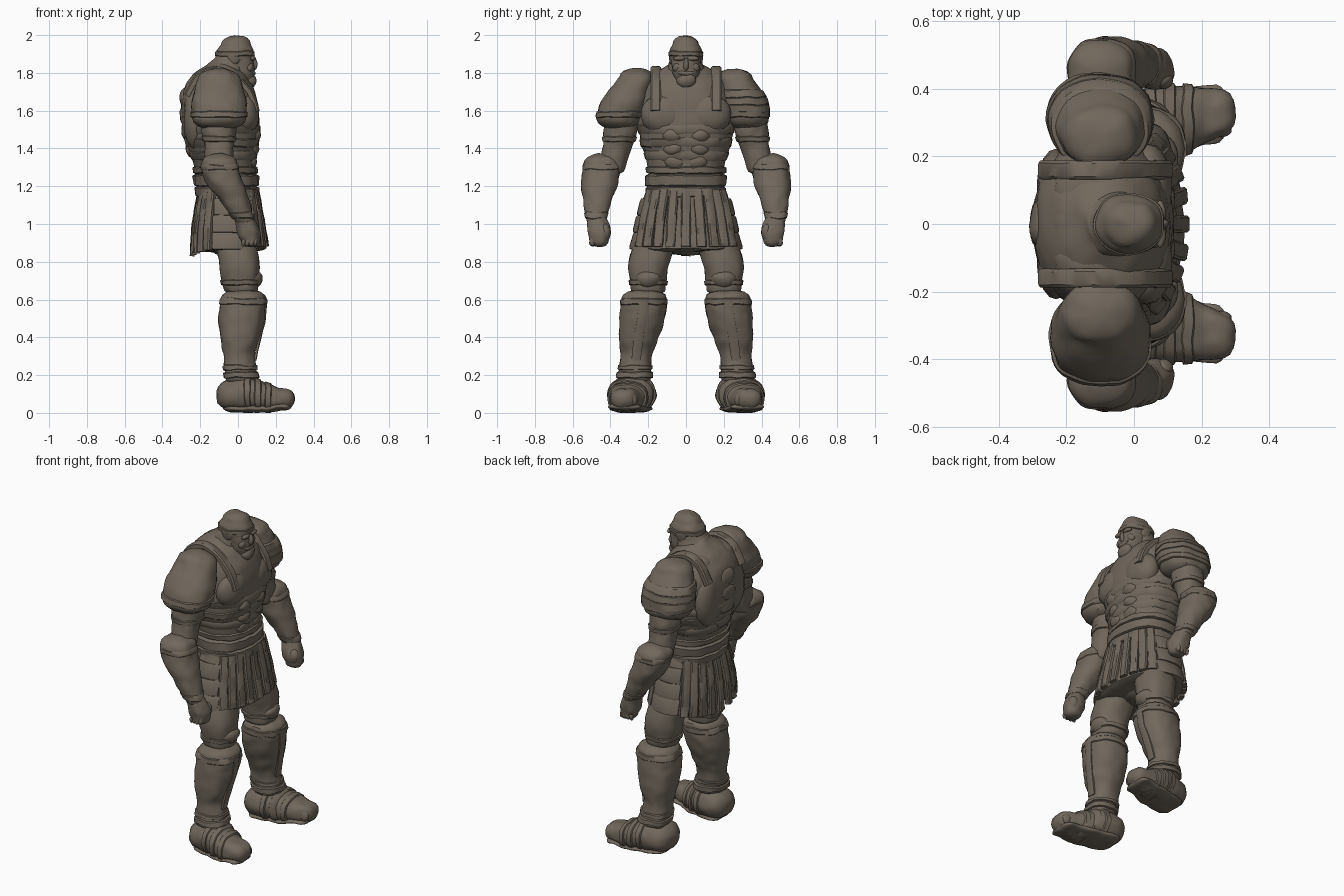
import bpy, bmesh, math
from mathutils import Vector, noise

cube = bpy.data.objects.get("Cube")
if cube:
    bpy.data.objects.remove(cube, do_unlink=True)

COLOR = (.165, .137, .107, 1)
stone = bpy.data.materials.new("weathered_brown_stone")
stone.use_nodes = True
stone.diffuse_color = COLOR
shader = stone.node_tree.nodes["Principled BSDF"]
shader.inputs["Base Color"].default_value = COLOR
shader.inputs["Roughness"].default_value = .9


def finish(name, bm, pair=False, rough=.007):
    """Weather the surface and make the object; a pair is mirrored across y."""
    for vert in bm.verts:
        vert.co += noise.noise_vector(vert.co * 18) * rough
    bmesh.ops.recalc_face_normals(bm, faces=bm.faces)
    mesh = bpy.data.meshes.new(name)
    bm.to_mesh(mesh)
    bm.free()
    mesh.materials.append(stone)
    obj = bpy.data.objects.new(name, mesh)
    bpy.context.collection.objects.link(obj)
    if pair:
        mirror = obj.modifiers.new("pair", 'MIRROR')
        mirror.use_axis = (False, True, False)
        mirror.use_mirror_merge = False
    bpy.ops.object.select_all(action='DESELECT')
    obj.select_set(True)
    bpy.context.view_layer.objects.active = obj
    bpy.ops.object.shade_smooth_by_angle(angle=math.radians(40))


def smooth_path(keys, steps=6):
    """Catmull-Rom curve through the keys."""
    keys = [Vector(key) for key in keys]
    rows = []
    for i in range(len(keys) - 1):
        before, start, end = keys[max(i - 1, 0)], keys[i], keys[i + 1]
        after = keys[min(i + 2, len(keys) - 1)]
        lead, trail = (end - before) / 2, (after - start) / 2
        for step in range(steps):
            t = step / steps
            bend = (end - start) * 3 - lead * 2 - trail
            rows.append(start + lead * t + bend * t * t
                        + (lead + trail - (end - start) * 2) * t ** 3)
    return rows + [keys[-1]]


def skin(bm, rings):
    """Join equal rings of points into a closed tube."""
    rings = [[bm.verts.new(point) for point in ring] for ring in rings]
    for low, high in zip(rings, rings[1:]):
        for i in range(len(low)):
            bm.faces.new((low[i - 1], low[i], high[i], high[i - 1]))
    bm.faces.new(rings[0])
    bm.faces.new(rings[-1])


class Form:
    """Rounded volume through keys of x, y, z and radius, stacked along one axis."""

    def __init__(self, name, keys, wide=1, cap=.3, axis=2, pair=False):
        self.wide, self.axis, self.pair = wide, axis, pair
        self.rows = smooth_path(keys)
        rows = list(self.rows)
        arc = [math.radians(a) for a in (20, 40, 60, 78)]
        for end, sign in ((0, -1), (-1, 1)):
            for angle in arc:
                row = self.rows[end].copy()
                row[axis] += sign * cap * row.w * math.sin(angle)
                row.w *= math.cos(angle)
                rows.insert(0 if end == 0 else len(rows), row)
        self.build(name, rows, .007)

    def build(self, name, rows, rough):
        bm = bmesh.new()
        skin(bm, [[self.around(row, math.tau * i / 40) for i in range(40)] for row in rows])
        finish(name, bm, self.pair, rough)

    def around(self, row, angle):
        """Point of a slightly squared oval section."""
        c, s = (math.copysign(abs(f(angle)) ** .88, f(angle)) * row.w
                for f in (math.cos, math.sin))
        offset = (c, s * self.wide, 0) if self.axis == 2 else (0, c * self.wide, s)
        return row.xyz + Vector(offset)

    def section(self, height, grow=0):
        axis = self.axis
        for low, high in zip(self.rows, self.rows[1:]):
            if height <= high[axis]:
                break
        row = low.lerp(high, (height - low[axis]) / (high[axis] - low[axis]))
        row.w += grow
        return row

    def point(self, degrees, height, grow=0):
        return self.around(self.section(height, grow), math.radians(degrees))

    def band(self, name, height, half, grow=.012):
        """Raised ring that follows the volume."""
        profile = ((-1, -.3), (-.7, 1), (.7, 1), (1, -.3))
        self.build(name, [self.section(height + half * h, grow * g) for h, g in profile], .007)


def blob(name, center, size, pair=False):
    bm = bmesh.new()
    bmesh.ops.create_uvsphere(bm, u_segments=20, v_segments=12, radius=1)
    for vert in bm.verts:
        vert.co = Vector(center) + vert.co * Vector(size)
    finish(name, bm, pair)


def strip(name, points, across, outward, width, thick, pair=False):
    """Flat strap with bevelled edges swept through the points."""
    path, across = smooth_path(points, 4), Vector(across).normalized()
    profile = ((-1, -1), (1, -1), (1, .5), (.7, 1), (-.7, 1), (-1, .5))
    rings = []
    for i, point in enumerate(path):
        tangent = path[min(i + 1, len(path) - 1)] - path[max(i - 1, 0)]
        normal = tangent.cross(across).normalized()
        if normal.dot(Vector(outward)) < 0:
            normal.negate()
        rings.append([point + across * width / 2 * a + normal * thick / 2 * b
                      for a, b in profile])
    bm = bmesh.new()
    skin(bm, rings)
    finish(name, bm, pair, .003)


# Torso and cuirass
torso = Form("torso", [(-.05, 0, 1.1, .15), (-.07, 0, 1.3, .162), (-.085, 0, 1.45, .195),
                       (-.093, 0, 1.57, .205), (-.1, 0, 1.7, .19), (-.1, 0, 1.79, .14),
                       (-.09, 0, 1.86, .05)], wide=1.25)
blob("pectorals", (.04, .11, 1.58), (.075, .13, .11), pair=True)
blob("shoulder_blades", (-.23, .1, 1.56), (.06, .12, .17), pair=True)
for i in range(3):
    height = 1.33 + i * .07
    blob("abdomen_muscles", torso.point(16, height, -.022), (.035, .055, .042), pair=True)
    torso.band("rib_plate", height + .03, .025, .004)
for i in range(4):
    blob("back_ridge", torso.point(180, 1.4 + i * .09, -.016), (.028, .07, .05))
strip("shoulder_straps", [(.1, .16, 1.6), (.06, .16, 1.7), (-.02, .16, 1.785),
                          (-.12, .16, 1.82), (-.21, .16, 1.785), (-.27, .16, 1.68)],
      (0, 1, 0), (0, 0, 1), .055, .03, pair=True)
blob("collar_muscles", (-.11, .1, 1.76), (.13, .1, .065), pair=True)
blob("upper_back", (-.13, 0, 1.76), (.12, .12, .075))

# Belt
torso.band("belt", 1.23, .035, .016)
torso.band("belt_upper_edge", 1.285, .02, .01)
torso.band("belt_lower_edge", 1.17, .03, .018)

# Skirt with hanging strips and hip plates
skirt = Form("skirt", [(-.045, 0, .87, .193), (-.05, 0, 1, .177), (-.05, 0, 1.1, .16),
                       (-.05, 0, 1.2, .14)], wide=1.48, cap=.1)
for name, facing, hem in (("front_skirt_strip", 0, .88), ("back_skirt_strip", 180, .87)):
    for k in range(-4, 5):
        angle = facing + k * 14
        points = [skirt.point(angle, z, .005) for z in (1.18, 1.05, .95, hem)]
        if facing:
            points[-1].z -= .04 - abs(k) * .008
        across = skirt.point(angle + 5, 1) - skirt.point(angle - 5, 1)
        outward = skirt.point(angle, 1, .1) - skirt.point(angle, 1)
        strip(name, points, across, outward, .05, .026)
for height in (.91, 1, 1.09):
    points = [skirt.point(angle, height, .003) for angle in (64, 80, 96, 114)]
    strip("hip_plates", points, (0, -.25, 1), (0, 1, 0), .09, .015, pair=True)

# Head with cap, face and beard
Form("neck", [(-.1, 0, 1.72, .13), (-.065, 0, 1.82, .1), (-.03, 0, 1.9, .075)])
Form("face", [(.04, 0, 1.73, .04), (.01, 0, 1.8, .08), (-.01, 0, 1.9, .09)], wide=.9)
crown = Form("cap", [(-.015, 0, 1.88, .098), (-.015, 0, 1.92, .098), (-.01, 0, 1.95, .08)],
             wide=.87, cap=.6)
crown.band("cap_rim", 1.9, .015, .005)
blob("nose", (.085, 0, 1.845), (.02, .016, .03))
blob("brows", (.075, .035, 1.875), (.015, .034, .012), pair=True)
blob("cheeks", (.06, .045, 1.83), (.02, .024, .025), pair=True)
blob("moustache", (.077, 0, 1.8), (.018, .045, .014))
blob("beard", (.062, 0, 1.76), (.036, .055, .045))
blob("ear_guards", (-.02, .076, 1.88), (.035, .016, .04), pair=True)

# Pauldrons: a smooth shell on one shoulder, overlapping layers on the other
for name, side, reach in (("smooth_pauldron", -1, 0), ("layered_pauldron", 1, .035)):
    shell = Form(name, [(-.1, side * (.355 - reach), 1.56, .143),
                        (-.1, side * (.32 - reach / 2), 1.66, .145),
                        (-.1, side * .26, 1.775, .108)], wide=.85, cap=.45)
    shell.band(name + "_rim", 1.58, .018, .008)
    if side > 0:
        for i in range(3):
            shell.band(name + "_plate", 1.61 + i * .04, .024, .01)

# Arms
arm = Form("upper_arms", [(-.1, .4, 1.28, .07), (-.1, .36, 1.42, .078),
                          (-.1, .345, 1.5, .09), (-.1, .32, 1.65, .085)], pair=True)
arm.band("arm_bands", 1.45, .015, .006)
forearm = Form("forearm_guards", [(.035, .475, 1.02, .05), (-.015, .47, 1.12, .075),
                                  (-.075, .455, 1.23, .099), (-.1, .445, 1.32, .098)],
               cap=.55, pair=True)
forearm.band("forearm_rims", 1.3, .014, .003)
forearm.band("wrist_rims", 1.045, .018, .005)
Form("fists", [(.065, .46, .91, .052), (.055, .46, .96, .062), (.035, .47, 1.03, .05)],
     cap=.65, pair=True)
blob("thumbs", (.088, .425, .955), (.025, .024, .045), pair=True)
for i in range(4):
    blob("knuckles", (.03 + i * .02, .495, .905), (.013, .017, .024), pair=True)

# Legs
blob("pelvis", (-.05, 0, .92), (.13, .17, .09))
thigh = Form("thighs", [(.015, .2, .65, .09), (.005, .195, .8, .108), (-.03, .13, 1, .11)],
             pair=True)
thigh.band("knee_straps", .69, .014, .008)
blob("knee_caps", (.075, .2, .71), (.058, .07, .05), pair=True)
greave = Form("greaves", [(.02, .275, .18, .088), (.005, .263, .3, .083),
                          (.01, .25, .4, .105), (.02, .23, .52, .123),
                          (.03, .222, .61, .117)], cap=.4, pair=True)
greave.band("greave_rims", .59, .018, .005)
greave.band("upper_ankle_wraps", .24, .014, .008)
greave.band("lower_ankle_wraps", .2, .018, .01)
strip("shin_ridges", [greave.point(0, z, .001) for z in (.28, .4, .5, .6)],
      (0, 1, 0), (1, 0, 0), .05, .014, pair=True)

# Feet
boot = Form("boots", [(-.035, .27, .095, .085), (.05, .285, .1, .092), (.13, .305, .085, .08),
                      (.2, .32, .075, .066), (.25, .328, .075, .055)],
            wide=1.3, cap=.95, axis=0, pair=True)
Form("soles", [(-.035, .27, .024, .021), (.1, .298, .022, .022), (.24, .325, .034, .019)],
     wide=4.5, cap=2.2, axis=0, pair=True)
for i in range(3):
    boot.band("boot_straps", .05 + i * .055, .018, .006)
for i in range(4):
    blob("toes", (.275 - abs(i - 1) * .012, .275 + i * .034, .07), (.025, .02, .03), pair=True)
